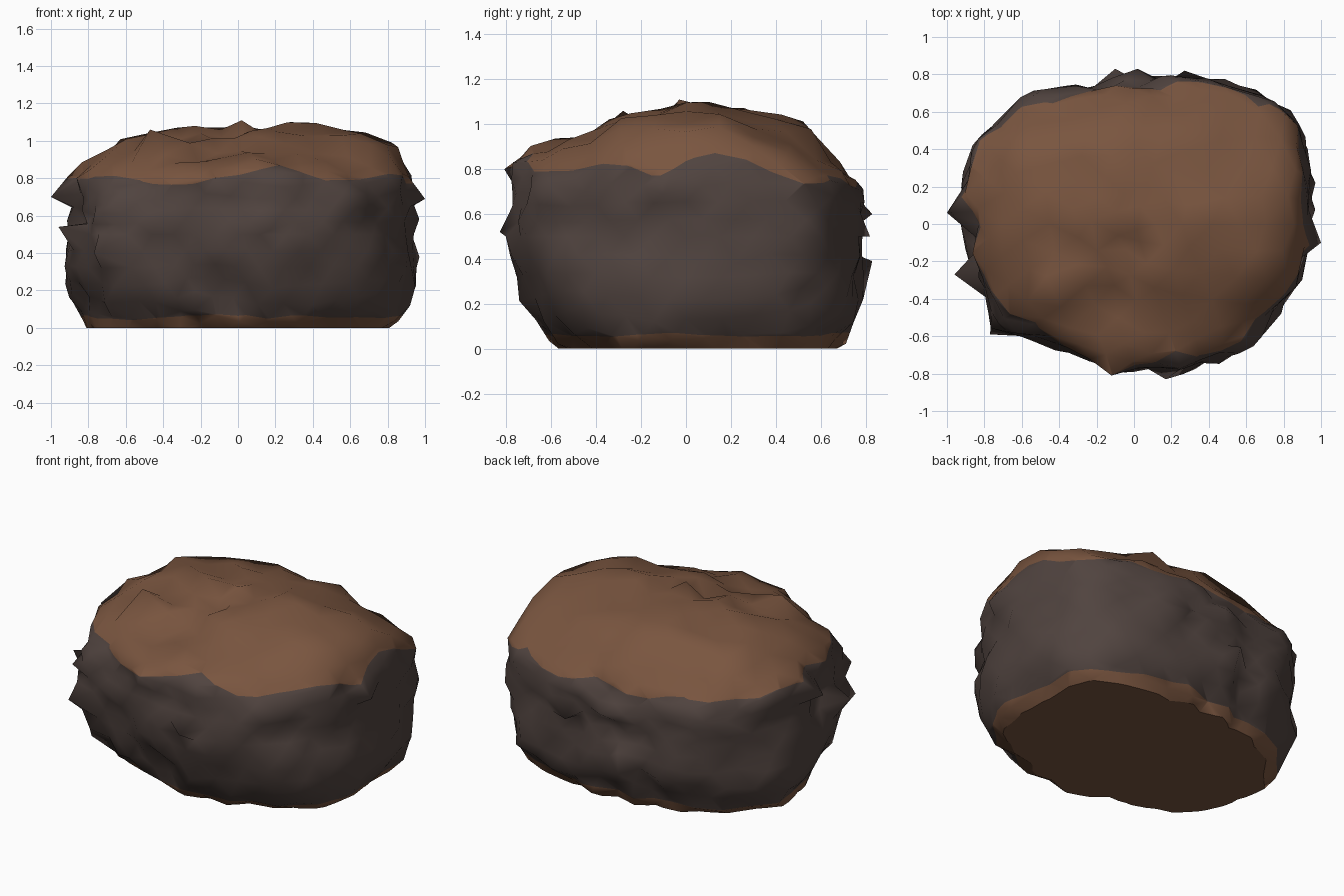
import bpy, bmesh, math
from mathutils import Vector, noise

cube = bpy.data.objects.get("Cube")
if cube:
    bpy.data.objects.remove(cube, do_unlink=True)


def material(name, color):
    mat = bpy.data.materials.new(name)
    mat.use_nodes = True
    mat.diffuse_color = color
    bsdf = next(n for n in mat.node_tree.nodes if n.type == 'BSDF_PRINCIPLED')
    bsdf.inputs["Base Color"].default_value = color
    bsdf.inputs["Roughness"].default_value = 0.9
    return mat


def interp(table, t):
    """Piecewise linear lookup in a sorted list of pairs."""
    if t <= table[0][0]:
        return table[0][1]
    for (a, u), (b, v) in zip(table, table[1:]):
        if t <= b:
            return u + (v - u) * (t - a) / (b - a)
    return table[-1][1]


def around(points):
    """Close a table of (degrees, value) into a full turn."""
    points = sorted(points)
    first, last = points[0], points[-1]
    return [(last[0] - 360, last[1])] + points + [(first[0] + 360, first[1])]


def heading(p):
    return math.degrees(math.atan2(p.y, p.x))


# Plan outline of the boulder
plan = [(.97, -.1), (.97, .22), (.93, .5), (.78, .69), (.61, .75), (.27, .81),
        (-.1, .81), (-.22, .77), (-.43, .74), (-.69, .65), (-.85, .5),
        (-.92, .27), (-.94, .06), (-.9, -.1), (-.9, -.27), (-.83, -.4),
        (-.76, -.58), (-.53, -.63), (-.3, -.72), (-.12, -.8), (.17, -.82),
        (.4, -.77), (.63, -.69), (.75, -.55), (.87, -.37)]
outline = around([(math.degrees(math.atan2(y, x)), math.hypot(x, y)) for x, y in plan])

# Height of the crown from front to back
crown = [(-.75, .99), (-.6, .94), (-.45, .93), (-.28, 1.01), (0, 1.05),
         (.2, 1.05), (.5, 1.03), (.58, .92), (.7, .88)]

# Lower edge of the earth cap around the boulder
cap_edge = around([(-140, .8), (-118, .76), (-97, .8), (-70, .88), (-53, .77),
                   (-45, .8), (-35, .78), (-17, .83), (-9, .76), (6, .89),
                   (18, .83), (35, .72), (42, .77), (65, .72), (80, .77),
                   (100, .71), (120, .75), (145, .77), (165, .8)])

# Tips of the chipped corners
spurs = [(1, -.1, .69), (.97, .22, .38), (-1, .06, .7), (-.96, -.27, .54),
         (-.77, -.59, .4), (.17, -.83, .52), (-.12, -.81, .8), (.02, .83, .6),
         (-.1, .83, .39), (.27, .82, .5), (.02, -.03, 1.11), (.28, .1, 1.1),
         (-.23, .02, 1.08), (-.47, -.28, 1.06)]


def crown_height(x, y):
    """Crown sloping to one side, with a sunken back corner."""
    corner = math.exp(-((x - .62) ** 2 + (y - .42) ** 2) / .06)
    return interp(crown, y) + .045 * x - .08 * corner


def boulder_point(d):
    """Rounded block following the plan and crown, with a rough skin."""
    n = 4
    scale = (math.hypot(d.x, d.y) ** n + abs(d.z) ** n) ** (-1 / n)
    radius = interp(outline, heading(d)) - .04
    p = Vector((d.x, d.y, 0)) * scale * radius
    level = d.z * scale
    p.z = .5 + level * (crown_height(p.x, p.y) - .5 if level > 0 else .62)
    low = max(0, (.48 - p.z) / .48)                 # undercut, deeper in front
    p.y *= 1 - (.25 if p.y < 0 else .06) * low ** 1.7
    lump = noise.noise(Vector((p.x + p.z, p.y - p.z, p.z * 1.5)) * 2.2 + Vector((7, 3, 1)))
    chip = noise.noise(p * 6.5 + Vector((2, 9, 4)))
    push = Vector((d.x, d.y, d.z * .7)).normalized()
    return p + push * min(.04, lump * .035 + chip * .07)


bm = bmesh.new()
bmesh.ops.create_icosphere(bm, subdivisions=4, radius=1)
for v in bm.verts:
    v.co = boulder_point(v.co.normalized())
for tip in map(Vector, spurs):
    nearest = min(bm.verts, key=lambda v: (v.co - tip).length)
    nearest.co = tip

# Flat base with a crisp rim
cut = bmesh.ops.bisect_plane(bm, geom=bm.verts[:] + bm.edges[:] + bm.faces[:], dist=.001,
                             plane_co=(0, 0, 0), plane_no=(0, 0, -1), clear_outer=True)
rim = [e for e in cut["geom_cut"] if isinstance(e, bmesh.types.BMEdge)]
bmesh.ops.edgeloop_fill(bm, edges=rim)
for f in bm.faces:
    f.smooth = True
for e in rim:
    e.smooth = False


def above_cap(p):
    return p.z - interp(cap_edge, heading(p)) - .03 * noise.noise(p * 9)


def below_foot(p):
    return .06 + .03 * noise.noise(p * 4) - p.z


def cut_along(field):
    """Cut faces along the zero line of a field and return its values."""
    value = {v: field(v.co) for v in bm.verts}
    fresh = set()
    for e in bm.edges[:]:
        a, b = e.verts
        if value[a] * value[b] < 0:
            t = min(.97, max(.03, value[a] / (value[a] - value[b])))
            fresh.add(bmesh.utils.edge_split(e, a, t)[1])
    for f in bm.faces[:]:
        pair = [v for v in f.verts if v in fresh]
        if len(pair) == 2:
            bmesh.utils.face_split(f, pair[0], pair[1])
    value.update((v, 0) for v in fresh)
    return value


cap = cut_along(above_cap)
foot = cut_along(below_foot)
bmesh.ops.recalc_face_normals(bm, faces=bm.faces[:])

# Bare stone sides, earth on the crown and foot
for f in bm.faces:
    on_cap = sum(cap.get(v, -1) for v in f.verts) > 0
    on_foot = sum(foot[v] for v in f.verts) > 0
    f.material_index = int(on_cap or on_foot)

mesh = bpy.data.meshes.new("boulder")
bm.to_mesh(mesh)
bm.free()
mesh.materials.append(material("dark stone", (.081, .057, .05, 1)))
mesh.materials.append(material("brown earth", (.192, .091, .05, 1)))
boulder = bpy.data.objects.new("boulder", mesh)
bpy.context.collection.objects.link(boulder)
